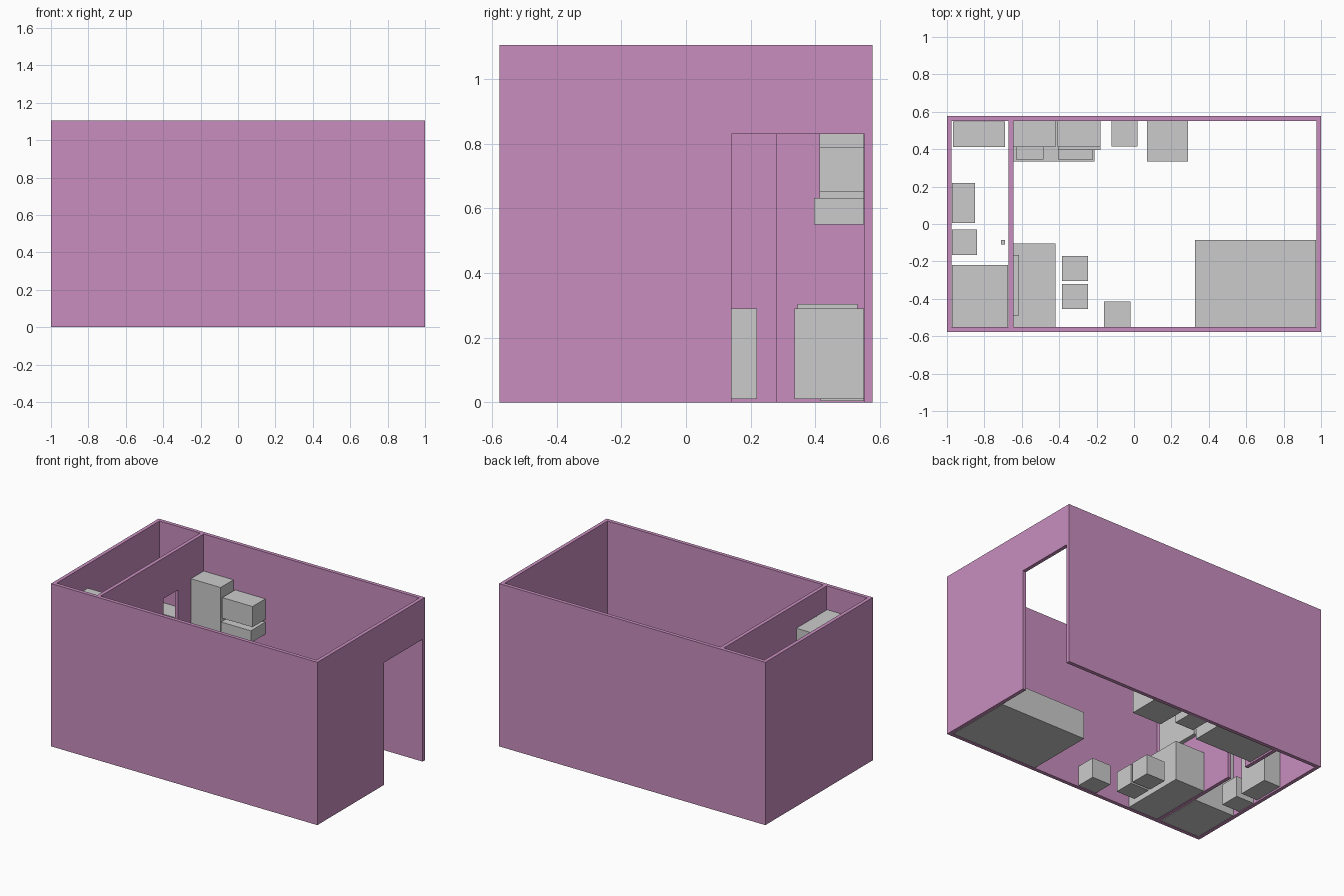
import bpy, bmesh

if "Cube" in bpy.data.objects:
    bpy.data.objects.remove(bpy.data.objects["Cube"])

pink = bpy.data.materials.new("wall_pink")
pink.diffuse_color = (0.58, 0.27, 0.52, 1)
pink.use_nodes = True
pink.node_tree.nodes["Principled BSDF"].inputs["Base Color"].default_value = pink.diffuse_color


def add_object(name, bm, mat=None):
    bmesh.ops.recalc_face_normals(bm, faces=bm.faces)
    mesh = bpy.data.meshes.new(name)
    bm.to_mesh(mesh)
    bm.free()
    obj = bpy.data.objects.new(name, mesh)
    bpy.context.collection.objects.link(obj)
    if mat:
        mesh.materials.append(mat)
    return obj


def box(name, x, y, z, mat=None):
    """Box from (min, max) ranges on each axis."""
    bm = bmesh.new()
    bmesh.ops.create_cube(bm, size=1)
    for v in bm.verts:
        v.co = [r[0] if c < 0 else r[1] for c, r in zip(v.co, (x, y, z))]
    return add_object(name, bm, mat)


def door_wall(name, x, y, door, door_h):
    """Wall across the room, cut as a y-z profile with a doorway notch."""
    profile = [(y[0], 0), (door[0], 0), (door[0], door_h), (door[1], door_h),
               (door[1], 0), (y[1], 0), (y[1], H), (y[0], H)]
    bm = bmesh.new()
    face = bm.faces.new([bm.verts.new((x[0], a, b)) for a, b in profile])
    ext = bmesh.ops.extrude_face_region(bm, geom=[face])["geom"]
    bmesh.ops.translate(bm, vec=(x[1] - x[0], 0, 0),
                        verts=[g for g in ext if isinstance(g, bmesh.types.BMVert)])
    return add_object(name, bm, pink)


W, D, H, T = 1.0, 0.577, 1.105, 0.025
IX, IY = W - T, D - T
DOOR_H = 0.83

# Walls (open top and bottom)
box("left_wall", (-W, -IX), (-D, D), (0, H), pink)
box("front_wall", (-IX, IX), (-D, -IY), (0, H), pink)
box("back_wall", (-IX, IX), (IY, D), (0, H), pink)
door_wall("right_wall", (IX, W), (-D, D), (0.14, IY), DOOR_H)
door_wall("bathroom_partition", (-0.67, -0.645), (-IY, IY), (0.12, 0.28), DOOR_H)

# Living area
box("bed", (0.325, 0.973), (-0.55, -0.085), (0, 0.185))
box("desk", (-0.643, -0.42), (-0.55, -0.105), (0, 0.27))
box("wall_screen", (-0.643, -0.615), (-0.49, -0.165), (0.42, 0.66))
for name, x, y in (("stool_back", -0.385, -0.305), ("stool_front", -0.385, -0.455),
                   ("side_stool", -0.16, -0.55), ("bin", -0.12, 0.415)):
    box(name, (x, x + 0.14), (y, y + 0.135), (0.004, 0.139))

# Kitchen along the back wall
box("counter", (-0.643, -0.21), (0.335, 0.55), (0.01, 0.29))
box("sink", (-0.63, -0.485), (0.345, 0.53), (0.29, 0.30))
box("hob", (-0.405, -0.22), (0.345, 0.53), (0.29, 0.305))
box("tall_wall_cabinet", (-0.643, -0.42), (0.413, 0.55), (0.55, 0.855))
box("short_wall_cabinet", (-0.408, -0.18), (0.413, 0.55), (0.65, 0.79))
box("cooker_hood", (-0.405, -0.18), (0.395, 0.55), (0.55, 0.632))
box("appliance", (0.07, 0.29), (0.335, 0.55), (0.01, 0.29))

# Bathroom
box("shower", (-0.973, -0.675), (-0.55, -0.22), (0, 0.945))
box("toilet", (-0.973, -0.84), (-0.165, -0.03), (0.004, 0.145))
box("washbasin", (-0.973, -0.85), (0.005, 0.22), (0.01, 0.29))
box("bathroom_cabinet", (-0.968, -0.69), (0.412, 0.548), (0.35, 0.56))
box("paper_holder", (-0.712, -0.69), (-0.11, -0.085), (0.2, 0.23))
